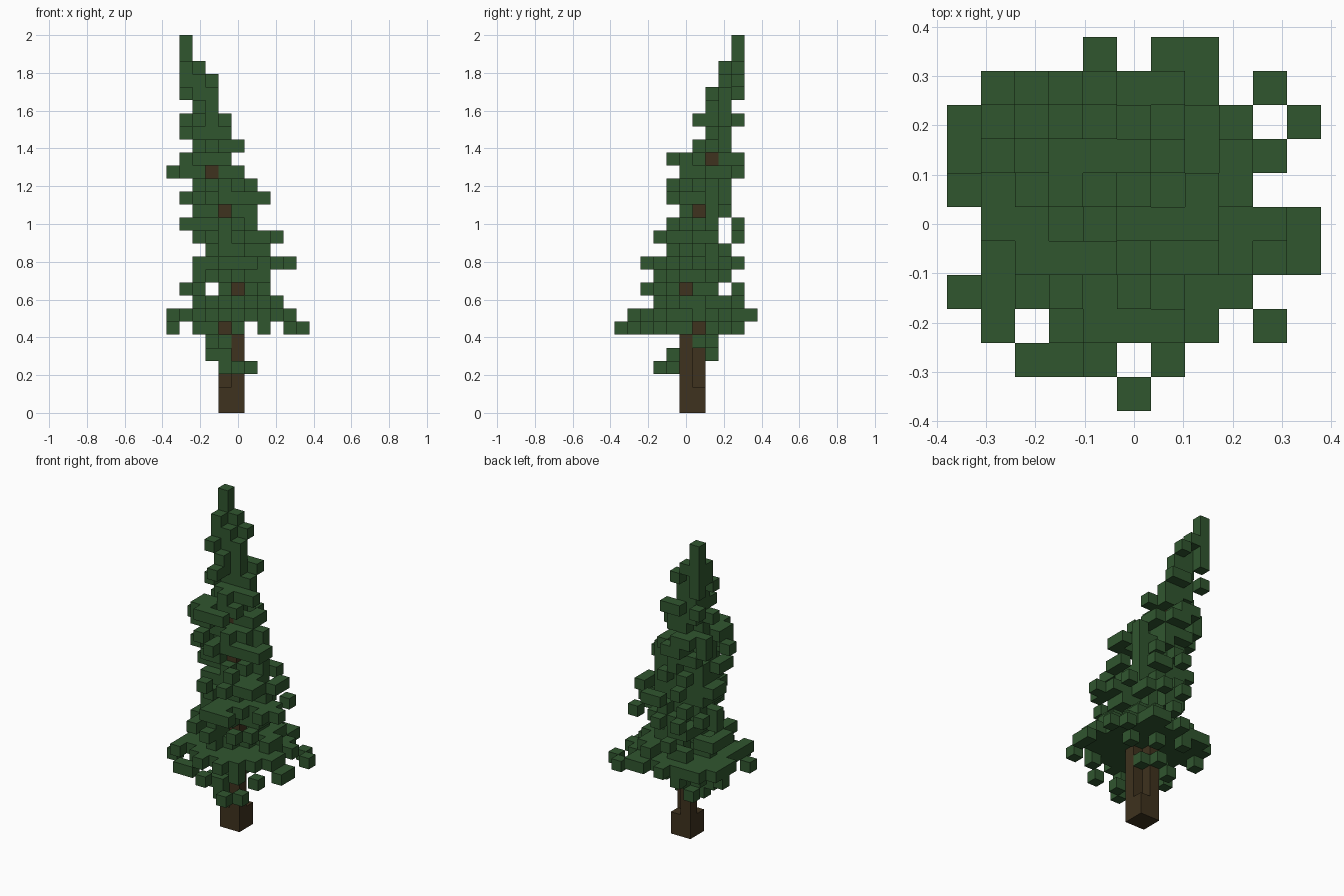
import bpy, bmesh, random
from mathutils import Vector

random.seed(11)
V = 2 / 29  # edge of one block

if "Cube" in bpy.data.objects:
    bpy.data.objects.remove(bpy.data.objects["Cube"])


def make_material(name, rgb):
    mat = bpy.data.materials.new(name)
    mat.use_nodes = True
    mat.diffuse_color = (*rgb, 1)
    mat.node_tree.nodes["Principled BSDF"].inputs["Base Color"].default_value = (*rgb, 1)
    return mat


def make_blocks(name, cells, solid, mat):
    """One mesh of unit blocks, keeping only faces not covered by a neighbour."""
    bm = bmesh.new()
    for c in sorted(cells):
        for axis in range(3):
            for sign in (-1, 1):
                n = [0, 0, 0]
                n[axis] = sign
                if tuple(a + b for a, b in zip(c, n)) in solid:
                    continue
                centre = Vector(c) + Vector((0, 0, 0.5)) + Vector(n) * 0.5
                u, w = Vector((0, 0, 0)), Vector((0, 0, 0))
                u[(axis + 1) % 3] = 0.5
                w[(axis + 2) % 3] = 0.5 * sign
                ring = (-u - w, u - w, u + w, w - u)
                bm.faces.new([bm.verts.new((centre + d) * V) for d in ring])
    bmesh.ops.remove_doubles(bm, verts=bm.verts, dist=V / 100)
    mesh = bpy.data.meshes.new(name)
    bm.to_mesh(mesh)
    bm.free()
    mesh.materials.append(mat)
    obj = bpy.data.objects.new(name, mesh)
    bpy.context.collection.objects.link(obj)


def lean(z):
    """Sideways step of the leaning trunk: it moves to -x and +y alike."""
    return sum(z >= step for step in (10, 17, 21, 25))


def clamp(value, low, high):
    return min(max(value, low), high)


# Trunk: square foot, two diagonal stems, then one stepping stem
trunk = {(x, y, z) for x in (-1, 0) for y in (0, 1) for z in range(2)}
trunk |= {(-i, i, z) for i in (0, 1) for z in range(2, 7)}
trunk |= {(-lean(z), lean(z), z) for z in range(7, 20)}

# Widest whorl of branches, back row first
WHORL = ["....#.##...",
         ".#######...",
         "#########..",
         "##########.",
         "#########..",
         ".#########.",
         ".#########.",
         ".########..",
         ".#.#####...",
         "....#.#...."]
leaves = {(col - 5, 5 - row, 7) for row, line in enumerate(WHORL)
          for col, mark in enumerate(line) if mark == "#"}

# Drooping tips under the whorl
tips = [(0, -5), (5, -1), (5, 0), (5, 3), (4, 4), (4, -3), (-5, -2), (-5, 2), (-3, -4),
        (-2, -4), (2, -3), (2, 2), (0, 3), (-2, 4)]
leaves |= {(x, y, 6) for x, y in tips}
shadow = {c[:2] for c in leaves}  # no upper branch reaches past these

# Small low twigs on the trunk, and one just above the whorl
leaves |= {(-1, -1, 3), (0, -2, 3), (1, -1, 3), (-2, -1, 4), (-1, -1, 4), (-2, 2, 4),
           (-2, 1, 5), (-1, 0, 5), (0, 1, 5), (-1, 2, 5), (0, -1, 8)}

# Upper layers from low to high: x from, x to, y from, y to
LAYERS = [(-3, 3, -2, 4), (-4, 2, -3, 4), (-3, 2, -2, 3), (-3, 4, -3, 4), (-2, 2, -1, 3),
          (-3, 3, -2, 4), (-4, 1, -1, 4), (-3, 1, 0, 3), (-4, 2, -1, 3), (-3, 1, -1, 3),
          (-5, 0, 0, 4), (-4, -1, -1, 4), (-3, 0, 1, 3), (-4, -1, 2, 3), (-4, -1, 1, 4),
          (-3, -2, 2, 3), (-4, -2, 2, 4), (-4, -2, 3, 4)]
GAP_X, GAP_Y = {9: -2}, {9: 3, 13: 3, 14: 3}   # open slots between branches
# layers where the trunk is left bare
OPEN_FRONT, OPEN_SIDE, OPEN_DIAGONAL = (9, 15, 18), (9, 15, 19), (8, 9, 15, 18)
CROWN = 21  # from here up the branches are single twigs

for z, (x0, x1, y0, y1) in enumerate(LAYERS, start=8):
    tx, ty = -lean(z), lean(z)
    layer = {(tx, ty)}
    # crooked arms reaching every side of the layer
    steps = (-1, 1) if z in OPEN_FRONT + OPEN_SIDE else (-1, 0, 0, 1)
    layer |= {(x, clamp(ty + random.choice(steps), y0, y1)) for x in range(x0, x1 + 1)}
    layer |= {(clamp(tx + random.choice(steps), x0, x1), y) for y in range(y0, y1 + 1)}
    # ragged filling around the arms
    if z < CROWN:
        cx, cy = (x0 + x1) / 2, (y0 + y1) / 2
        rx, ry = (x1 - x0 + 1) / 2, (y1 - y0 + 1) / 2
        for x in range(x0, x1 + 1):
            for y in range(y0, y1 + 1):
                d = ((x - cx) / rx) ** 2 + ((y - cy) / ry) ** 2
                if d < 0.25 or d < 0.9 and random.random() < 0.4:
                    layer.add((x, y))
    for x, y in layer & shadow:
        bare = ((z in OPEN_FRONT and x == tx and y < ty)
                or (z in OPEN_SIDE and y == ty and x > tx)
                or (z in OPEN_DIAGONAL and x == -y))
        if not bare and x != GAP_X.get(z) and y != GAP_Y.get(z):
            leaves.add((x, y, z))

# Slim leader with two side twigs at the top
leaves |= {(-4, 4, z) for z in range(24, 29)} | {(-4, 3, 26), (-3, 4, 26)}
leaves -= trunk

solid = trunk | leaves
make_blocks("trunk", trunk, solid, make_material("bark brown", (0.049, 0.032, 0.013)))
make_blocks("foliage", leaves, solid, make_material("needle green", (0.030, 0.093, 0.028)))
